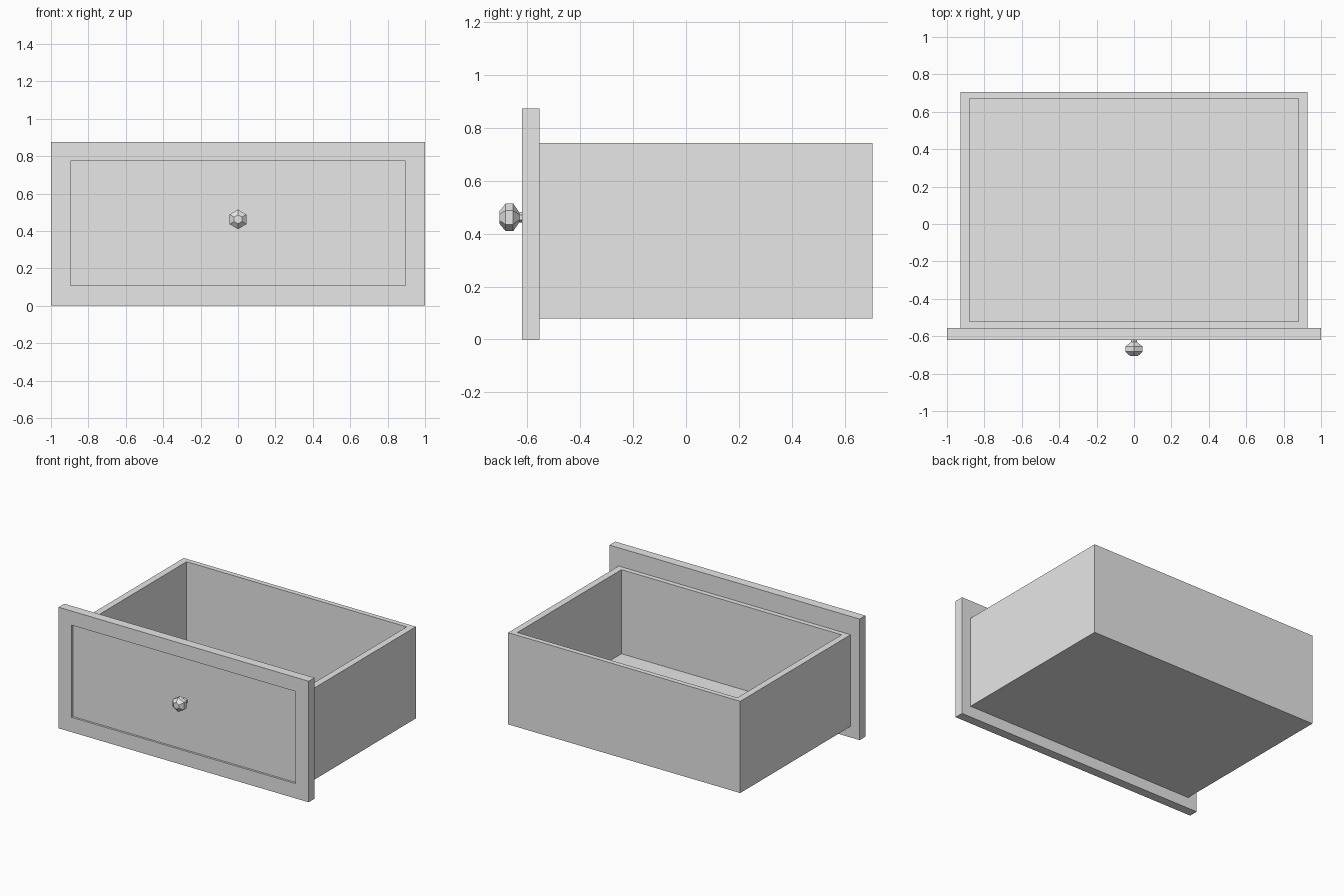
import bpy, bmesh, math
from mathutils import Vector

default = bpy.data.objects.get("Cube")
if default:
    bpy.data.objects.remove(default, do_unlink=True)

grey = bpy.data.materials.new("light_grey")
grey.use_nodes = True
colour = (0.8, 0.8, 0.8, 1)
grey.diffuse_color = colour
grey.node_tree.nodes["Principled BSDF"].inputs["Base Color"].default_value = colour


def finish(bm, name):
    bmesh.ops.recalc_face_normals(bm, faces=bm.faces)
    mesh = bpy.data.meshes.new(name)
    bm.to_mesh(mesh)
    bm.free()
    mesh.materials.append(grey)
    obj = bpy.data.objects.new(name, mesh)
    bpy.context.collection.objects.link(obj)
    return obj


def recessed_block(name, low, high, direction, inner_low, inner_high):
    """Block with a rectangular pocket sunk into the face that looks along direction."""
    low, high = Vector(low), Vector(high)
    bm = bmesh.new()
    bmesh.ops.create_cube(bm, size=1)
    for v in bm.verts:
        v.co = [(low[i] + high[i]) / 2 + v.co[i] * (high[i] - low[i]) for i in range(3)]
    bm.normal_update()
    face = max(bm.faces, key=lambda f: f.normal.dot(Vector(direction)))
    # A rim first, then the pocket walls
    bmesh.ops.inset_individual(bm, faces=[face], thickness=0.02)
    centre = face.calc_center_median()
    axis = [abs(d) for d in direction].index(1)
    for v in face.verts:
        for i in range(3):
            if i != axis:
                v.co[i] = inner_low[i] if v.co[i] < centre[i] else inner_high[i]
    pocket = bmesh.ops.extrude_discrete_faces(bm, faces=[face])["faces"][0]
    for v in pocket.verts:
        v.co[axis] = inner_low[axis] if direction[axis] > 0 else inner_high[axis]
    return finish(bm, name)


# Open storage box
recessed_block("drawer_box", (-0.928, -0.555, 0.08), (0.928, 0.706, 0.743), (0, 0, 1),
               (-0.88, -0.52, 0.135), (0.88, 0.67, 0.743))

# Front board with a shallow sunken panel
recessed_block("front_panel", (-1, -0.621, 0), (1, -0.555, 0.875), (0, -1, 0),
               (-0.895, -0.621, 0.107), (0.895, -0.606, 0.773))

# Six-sided knob: rings of (y, radius) from the panel outwards
profile = [(-0.604, 0.022), (-0.631, 0.019), (-0.636, 0.026),
           (-0.654, 0.052), (-0.683, 0.052), (-0.706, 0.024)]
bm = bmesh.new()
rings = []
for y, radius in profile:
    angles = [math.tau * k / 6 for k in range(6)]
    rings.append([bm.verts.new((radius * math.sin(a), y, 0.462 + radius * math.cos(a)))
                  for a in angles])
for a, b in zip(rings, rings[1:]):
    for k in range(6):
        n = (k + 1) % 6
        bm.faces.new((a[k], a[n], b[n], b[k]))
bm.faces.new(rings[0])
bm.faces.new(rings[-1])
finish(bm, "knob")
